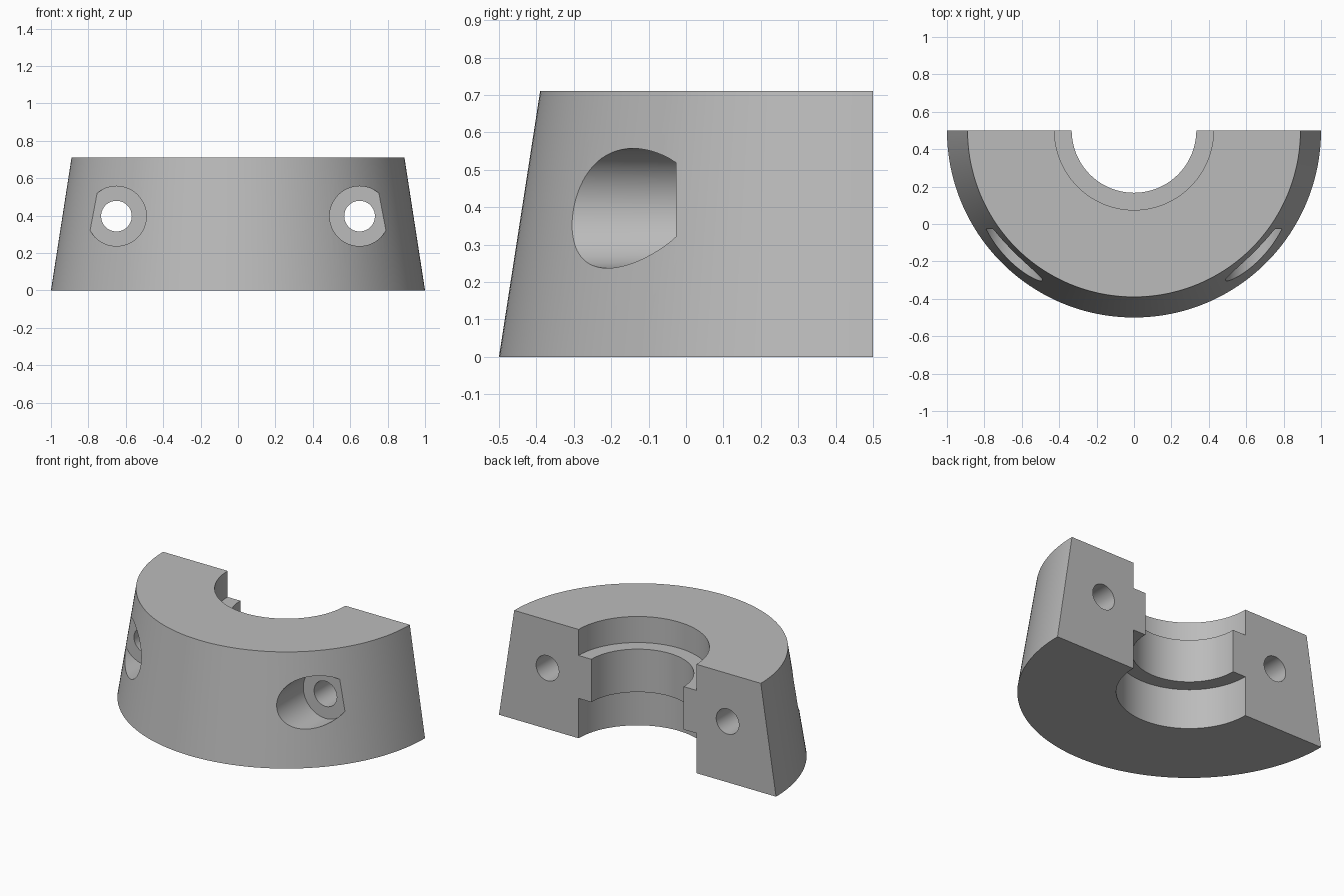
import bpy, bmesh, math
from mathutils import Matrix, Vector

cube = bpy.data.objects.get("Cube")
if cube:
    bpy.data.objects.remove(cube, do_unlink=True)

# Single plain grey
grey = bpy.data.materials.new("plain_grey")
grey.use_nodes = True
colour = (0.5, 0.5, 0.5, 1)
grey.diffuse_color = colour
grey.node_tree.nodes["Principled BSDF"].inputs["Base Color"].default_value = colour

AXIS_Y = 0.5
HEIGHT = 0.71
BOLT_Z = 0.397


def make_object(name, bm):
    bmesh.ops.recalc_face_normals(bm, faces=bm.faces)
    mesh = bpy.data.meshes.new(name)
    bm.to_mesh(mesh)
    bm.free()
    mesh.materials.append(grey)
    obj = bpy.data.objects.new(name, mesh)
    bpy.context.collection.objects.link(obj)
    return obj


def cylinder_y(name, x, radius, y0, y1):
    bm = bmesh.new()
    place = Matrix.Translation((x, (y0 + y1) / 2, BOLT_Z)) @ Matrix.Rotation(math.pi / 2, 4, "X")
    bmesh.ops.create_cone(bm, cap_ends=True, segments=64, radius1=radius,
                          radius2=radius, depth=abs(y1 - y0), matrix=place)
    return make_object(name, bm)


# Half collar: tapered outside, stepped bore with an inner ridge
profile = [(1, 0), (0.89, HEIGHT), (0.425, HEIGHT), (0.425, 0.54),
           (0.333, 0.54), (0.333, 0.26), (0.425, 0.26), (0.425, 0)]
bm = bmesh.new()
verts = [bm.verts.new((r, AXIS_Y, z)) for r, z in profile]
edges = [bm.edges.new((v, verts[i - 1])) for i, v in enumerate(verts)]
bmesh.ops.spin(bm, geom=verts + edges, cent=(0, AXIS_Y, 0), axis=(0, 0, 1),
               angle=-math.pi, steps=96)

# Flat split faces at the two ends
for side in (1, -1):
    rim = [e for e in bm.edges if e.is_boundary
           and all(v.co.x * side > 0 for v in e.verts)]
    bmesh.ops.holes_fill(bm, edges=rim, sides=0)
collar = make_object("half_collar", bm)

# Bolt holes and their counterbores
cutters = []
for side, x in (("left", 0.65), ("right", -0.65)):
    cutters.append(cylinder_y(side + "_counterbore", x, 0.16, -0.9, -0.027))
    cutters.append(cylinder_y(side + "_bolt_hole", x, 0.082, -0.3, 0.7))

bpy.ops.object.select_all(action="DESELECT")
bpy.context.view_layer.objects.active = collar
collar.select_set(True)
for cutter in cutters:
    cutter.hide_render = True
    cut = collar.modifiers.new(cutter.name, "BOOLEAN")
    cut.operation = "DIFFERENCE"
    cut.solver = "EXACT"
    cut.object = cutter
    bpy.ops.object.modifier_apply(modifier=cut.name)
for cutter in cutters:
    bpy.data.objects.remove(cutter, do_unlink=True)

bpy.ops.object.shade_smooth_by_angle(angle=math.radians(30))
